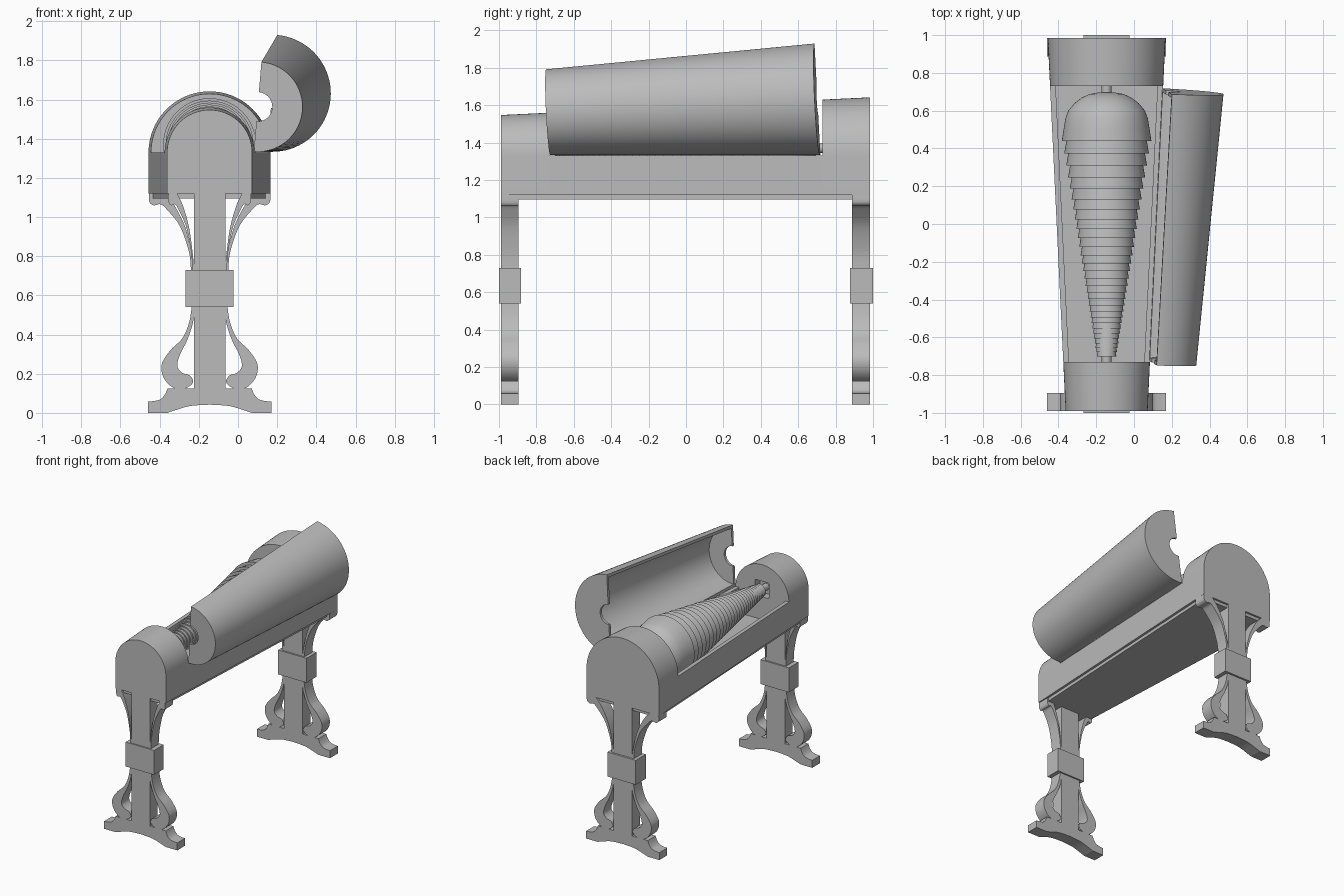
import bpy, bmesh, math
from mathutils import Matrix, Vector

if "Cube" in bpy.data.objects:
    bpy.data.objects.remove(bpy.data.objects["Cube"])

CX = -0.145          # centre line of the instrument
SPRING = 1.33        # height where the arched top begins
grey = bpy.data.materials.new("plain grey")
grey.diffuse_color = (0.5, 0.5, 0.5, 1)
grey.use_nodes = True
grey.node_tree.nodes["Principled BSDF"].inputs["Base Color"].default_value = grey.diffuse_color


def radius(y):
    """Half width of the tapered case at a given depth."""
    return 0.217 + 0.095 * (y + 0.99) / 1.98


def loft(name, sections):
    """Closed solid through (y, [(x, z)...]) sections, x relative to CX."""
    bm = bmesh.new()
    rings = [[bm.verts.new((CX + x, y, z)) for x, z in pts] for y, pts in sections]
    n = len(rings[0])
    for a, b in zip(rings, rings[1:]):
        for i in range(n):
            j = (i + 1) % n
            bm.faces.new((a[i], a[j], b[j], b[i]))
    bm.faces.new(rings[0])
    bm.faces.new(rings[-1][::-1])
    bmesh.ops.recalc_face_normals(bm, faces=bm.faces)
    me = bpy.data.meshes.new(name)
    bm.to_mesh(me)
    bm.free()
    me.materials.append(grey)
    me.shade_smooth()
    me.set_sharp_from_angle(angle=math.radians(30))
    ob = bpy.data.objects.new(name, me)
    bpy.context.collection.objects.link(ob)
    return ob


def rect(x0, x1, z0, z1):
    return [(x0, z0), (x1, z0), (x1, z1), (x0, z1)]


def box(name, x0, x1, y0, y1, z0, z1):
    return loft(name, [(y0, rect(x0, x1, z0, z1)), (y1, rect(x0, x1, z0, z1))])


def arc(r, z=SPRING, start=0, end=math.pi, n=40):
    return [(r * math.cos(start + (end - start) * i / n),
             z + r * math.sin(start + (end - start) * i / n)) for i in range(n + 1)]


def arch(y):
    r = radius(y)
    return [(-r, 1.12), (r, 1.12)] + arc(r)


def smooth(pts, n=6):
    """Catmull-Rom curve through the points."""
    p = [Vector(q) for q in [pts[0]] + pts + [pts[-1]]]
    out = []
    for a, b, c, d in zip(p, p[1:], p[2:], p[3:]):
        for i in range(n):
            t = i / n
            v = 0.5 * (2 * b + (c - a) * t + (2 * a - 5 * b + 4 * c - d) * t ** 2
                       + (3 * b - a - 3 * c + d) * t ** 3)
            out.append((v.x, v.y))
    return out + [tuple(pts[-1])]


# --- Case: arched end blocks with square shaft sockets
socket = box("socket_cutter", -0.06, 0.06, -0.79, 0.79, 1.31, 1.43)
socket.hide_render = True
socket.hide_viewport = True
for name, y0, y1 in (("front_end_block", -0.99, -0.73), ("back_end_block", 0.73, 0.985)):
    block = loft(name, [(y0, arch(y0)), (y1, arch(y1))])
    cut = block.modifiers.new("socket", "BOOLEAN")
    cut.operation = "DIFFERENCE"
    cut.solver = "EXACT"
    cut.object = socket

# --- Case: trough walls, floor and bottom plate
for side, name in ((-1, "left_wall"), (1, "right_wall")):
    loft(name, [(y, rect(side * (radius(y) - 0.03), side * radius(y), 1.12, SPRING))
                for y in (-0.73, 0.73)])
loft("trough_floor", [(y, rect(0.03 - radius(y), radius(y) - 0.03, 1.12, 1.132))
                      for y in (-0.73, 0.73)])
loft("bottom_plate", [(y, rect(0.018 - radius(y), radius(y) - 0.018, 1.095, 1.12))
                      for y in (-0.975, 0.97)])

# --- Spindle and nested bowls
AXIS = 1.37


def circle(r):
    return arc(r, AXIS, 0, math.tau * 63 / 64, 63)


loft("spindle", [(-0.78, circle(0.026)), (0.78, circle(0.026))])


def bowl_radius(y):
    return 0.05 + 0.185 * (y + 0.71) / 1.15


rings = [(0.695, 0.05), (0.688, 0.09), (0.67, 0.13), (0.64, 0.17), (0.60, 0.203),
         (0.56, 0.218), (0.50, 0.228), (0.44, 0.237)]
y, step = 0.44, 0.067
while y - step > -0.72:
    r = bowl_radius(y - step)
    rings += [(y, r * 0.95), (y - step, r)]
    y -= step
    step = max(step * 0.96, 0.022)
loft("nested_bowls", [(y, circle(r)) for y, r in rings])

# --- Open lid: tapered half shell with notched ends, swung about the right edge
LID0, LID1 = -0.725, 0.718


def half_ring(name, y0, y1, inner):
    return loft(name, [(y, arc(radius(y)) + arc(inner(y))[::-1]) for y in (y0, y1)])


lid_parts = [
    half_ring("lid_shell", LID0 + 0.02, LID1 - 0.02, lambda y: radius(y) - 0.022),
    half_ring("lid_front_end", LID0, LID0 + 0.02, lambda y: 0.075),
    half_ring("lid_back_end", LID1 - 0.02, LID1, lambda y: 0.075),
]
pivot = Vector((CX + radius(0), 0, SPRING + 0.004))
hinge = Vector((radius(1) - radius(0), 1, 0)).normalized()
swing = (Matrix.Translation(pivot) @ Matrix.Rotation(math.radians(95), 4, hinge)
         @ Matrix.Translation(-pivot))
for part in lid_parts:
    part.data.transform(swing)

# --- Legs: foot, post, collar, lower scrolls and upper braces
foot_half = smooth([(0.0, 0.042), (0.1, 0.035), (0.18, 0.012), (0.215, 0.0)])
foot_half += [(0.315, 0.0), (0.315, 0.058), (0.285, 0.06)]
foot_half += smooth([(0.285, 0.06), (0.25, 0.07), (0.228, 0.095), (0.215, 0.125)])[1:]
foot = foot_half + [(-x, z) for x, z in foot_half[::-1][:-1]]

scroll = smooth([(0.09, 0.55), (0.105, 0.46), (0.14, 0.38), (0.2, 0.32), (0.244, 0.25),
                 (0.235, 0.18), (0.185, 0.128), (0.125, 0.125), (0.085, 0.155),
                 (0.1, 0.19), (0.14, 0.205), (0.165, 0.24), (0.15, 0.3),
                 (0.115, 0.37), (0.085, 0.46), (0.076, 0.55)])
brace_outer = smooth([(0.095, 0.72), (0.105, 0.82), (0.15, 0.95), (0.215, 1.035),
                      (0.25, 1.065), (0.285, 1.06), (0.308, 1.078), (0.31, 1.12)])
brace_inner = smooth([(0.23, 1.12), (0.18, 1.06), (0.125, 0.95), (0.092, 0.82),
                      (0.076, 0.72)])
brace = brace_outer + brace_inner

for end, y0, y1, reach in (("front", -0.99, -0.895, 0.57), ("back", 0.888, 0.985, 1.0)):
    def slab(name, pts):
        return loft(end + "_" + name, [(y0, pts), (y1, pts)])
    slab("foot", foot)
    slab("post", rect(-0.08, 0.08, 0.12, 1.12))
    c0, c1 = (-1.0, -0.883) if end == "front" else (0.876, 1.0)
    box(end + "_collar", -0.122, 0.122, c0, c1, 0.54, 0.73)
    fitted = [(0.08 + (x - 0.08) * reach, z) for x, z in brace]
    for s, side in ((-1, "left"), (1, "right")):
        slab(side + "_scroll", [(s * x, z) for x, z in scroll])
        slab(side + "_brace", [(s * x, z) for x, z in fitted])
